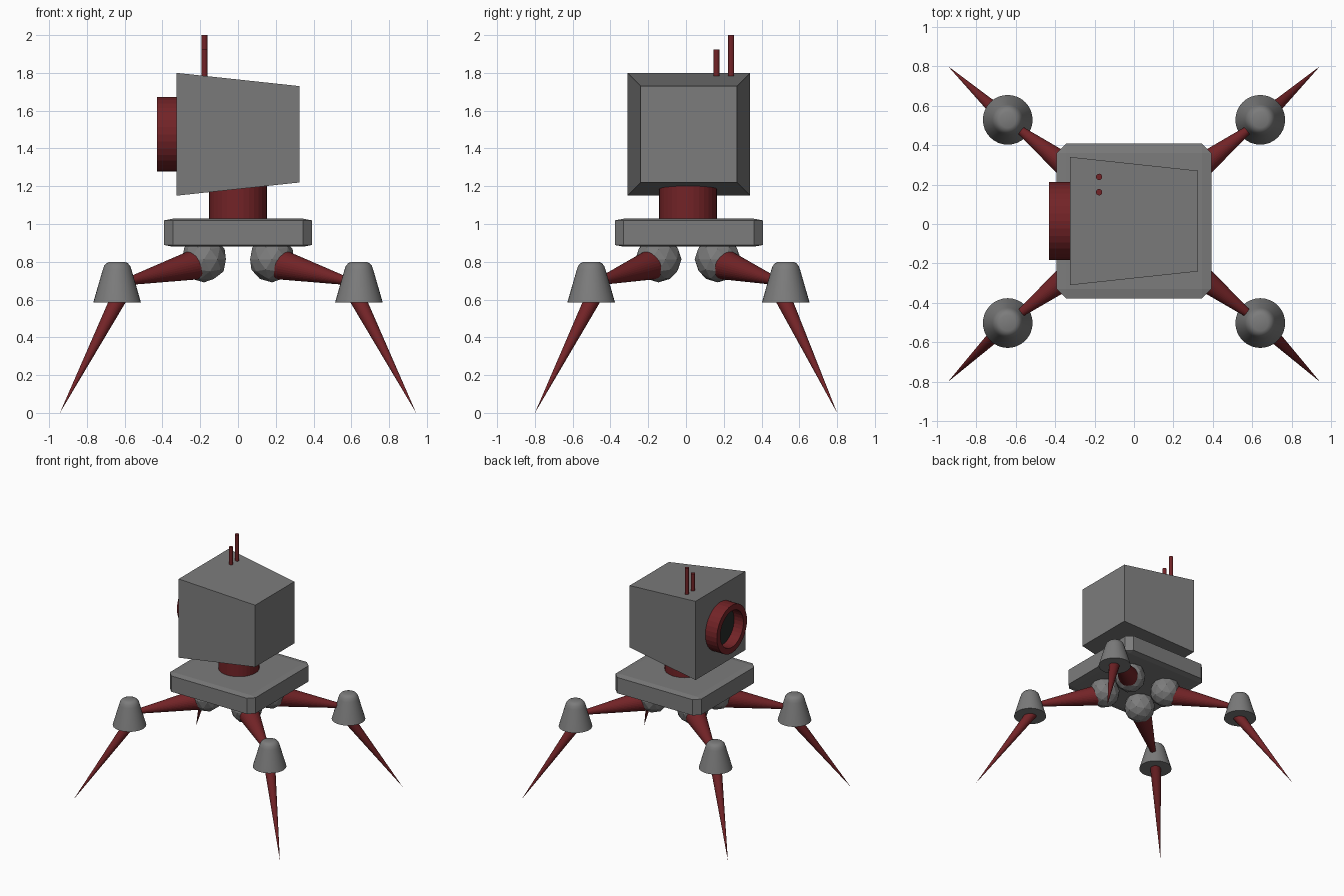
import bpy, bmesh, math
from mathutils import Vector, Matrix

if "Cube" in bpy.data.objects:
    bpy.data.objects.remove(bpy.data.objects["Cube"])


def material(name, rgb):
    m = bpy.data.materials.new(name)
    m.diffuse_color = (*rgb, 1)
    m.use_nodes = True
    m.node_tree.nodes["Principled BSDF"].inputs["Base Color"].default_value = m.diffuse_color
    return m


GREY = material("grey_metal", (0.2, 0.2, 0.2))
RED = material("dark_red", (0.17, 0.017, 0.02))
DARK = material("dark_glass", (0.02, 0.025, 0.022))


def finish(name, bm, mat, smooth=False):
    bmesh.ops.recalc_face_normals(bm, faces=bm.faces)
    me = bpy.data.meshes.new(name)
    bm.to_mesh(me)
    bm.free()
    me.materials.append(mat)
    ob = bpy.data.objects.new(name, me)
    bpy.context.collection.objects.link(ob)
    if smooth:
        bpy.context.view_layer.objects.active = ob
        ob.select_set(True)
        bpy.ops.object.shade_smooth_by_angle(angle=math.radians(30))
        ob.select_set(False)
    return ob


def cone(name, a, b, r1, r2, mat, sides=32):
    """Tapered cylinder running from point a to point b."""
    a, b = Vector(a), Vector(b)
    bm = bmesh.new()
    bmesh.ops.create_cone(bm, cap_ends=True, segments=sides, radius1=r1,
                          radius2=r2, depth=(b - a).length)
    rot = (b - a).to_track_quat('Z', 'Y').to_matrix().to_4x4()
    bmesh.ops.transform(bm, matrix=Matrix.Translation((a + b) / 2) @ rot, verts=bm.verts)
    return finish(name, bm, mat)


def lathe(name, profile, matrix, mat, closed=False, sides=32, smooth=False):
    """Revolve a (radius, height) profile around z, then place it."""
    bm = bmesh.new()
    vs = [bm.verts.new((r, 0, z)) for r, z in profile]
    es = [bm.edges.new(p) for p in zip(vs, vs[1:])]
    if closed:
        es.append(bm.edges.new((vs[-1], vs[0])))
    bmesh.ops.spin(bm, geom=vs + es, axis=(0, 0, 1), cent=(0, 0, 0),
                   angle=math.tau, steps=sides, use_duplicate=False)
    bmesh.ops.remove_doubles(bm, verts=bm.verts, dist=1e-5)
    bmesh.ops.transform(bm, matrix=matrix, verts=bm.verts)
    return finish(name, bm, mat, smooth)


CY = 0.015  # body offset in y

# Base plate: chamfered cube, flattened
bm = bmesh.new()
bmesh.ops.create_cube(bm, size=0.784)
bmesh.ops.bevel(bm, geom=bm.edges[:], offset=0.047, segments=1, affect='EDGES')
bmesh.ops.scale(bm, vec=(1, 1, 0.148 / 0.784), verts=bm.verts)
bmesh.ops.translate(bm, vec=(0, CY, 0.954), verts=bm.verts)
finish("base_plate", bm, GREY)

# Neck
cone("neck", (0, 0.011, 1.0), (0, 0.011, 1.3), 0.153, 0.153, RED)

# Head: cube narrowing toward +x
bm = bmesh.new()
bmesh.ops.create_cube(bm, size=0.65)
for v in bm.verts:
    if v.co.x > 0:
        v.co.y *= 0.785
        v.co.z *= 0.785
bmesh.ops.translate(bm, vec=(0, CY, 1.475), verts=bm.verts)
finish("head", bm, GREY)

# Eye ring and dark lens on the -x face
lathe("eye_ring", [(0.197, 0), (0.197, 0.125), (0.15, 0.125), (0.15, 0)],
      Matrix.Translation((-0.305, CY, 1.475)) @ Matrix.Rotation(-math.pi / 2, 4, 'Y'),
      RED, closed=True)
cone("eye_lens", (-0.31, CY, 1.475), (-0.345, CY, 1.475), 0.155, 0.155, DARK)

# Antennas
for i, (y, top) in enumerate([(0.161, 1.925), (0.239, 2.0)]):
    cone(f"antenna_{i + 1}", (-0.177, y, 1.72), (-0.177, y, top), 0.016, 0.016, RED, 16)

# Four legs: hip ball, upper spike, knee cap, lower spike
KNEE = [(0, 0.585), (0.126, 0.585), (0.077, 0.755), (0.069, 0.778),
        (0.056, 0.793), (0.04, 0.8), (0, 0.8)]
for sx, sy, tag in [(-1, -1, "front_left"), (1, -1, "front_right"),
                    (-1, 1, "back_left"), (1, 1, "back_right")]:
    hip = Vector((sx * 0.18, 0.011 + sy * 0.157, 0.813))
    bm = bmesh.new()
    bmesh.ops.create_icosphere(bm, subdivisions=2, radius=0.122,
                               matrix=Matrix.Translation(hip))
    finish(f"hip_ball_{tag}", bm, GREY)
    cone(f"upper_leg_{tag}", (sx * 0.18, hip.y, 0.797),
         (sx * 0.70, 0.012 + sy * 0.56, 0.667), 0.088, 0, RED)
    lathe(f"knee_cap_{tag}", KNEE,
          Matrix.Translation((sx * 0.64, 0.013 + sy * 0.515, 0)), GREY, smooth=True)
    cone(f"lower_leg_{tag}", (sx * 0.602, 0.012 + sy * 0.475, 0.665),
         (sx * 0.943, sy * 0.80, 0), 0.047, 0, RED)
